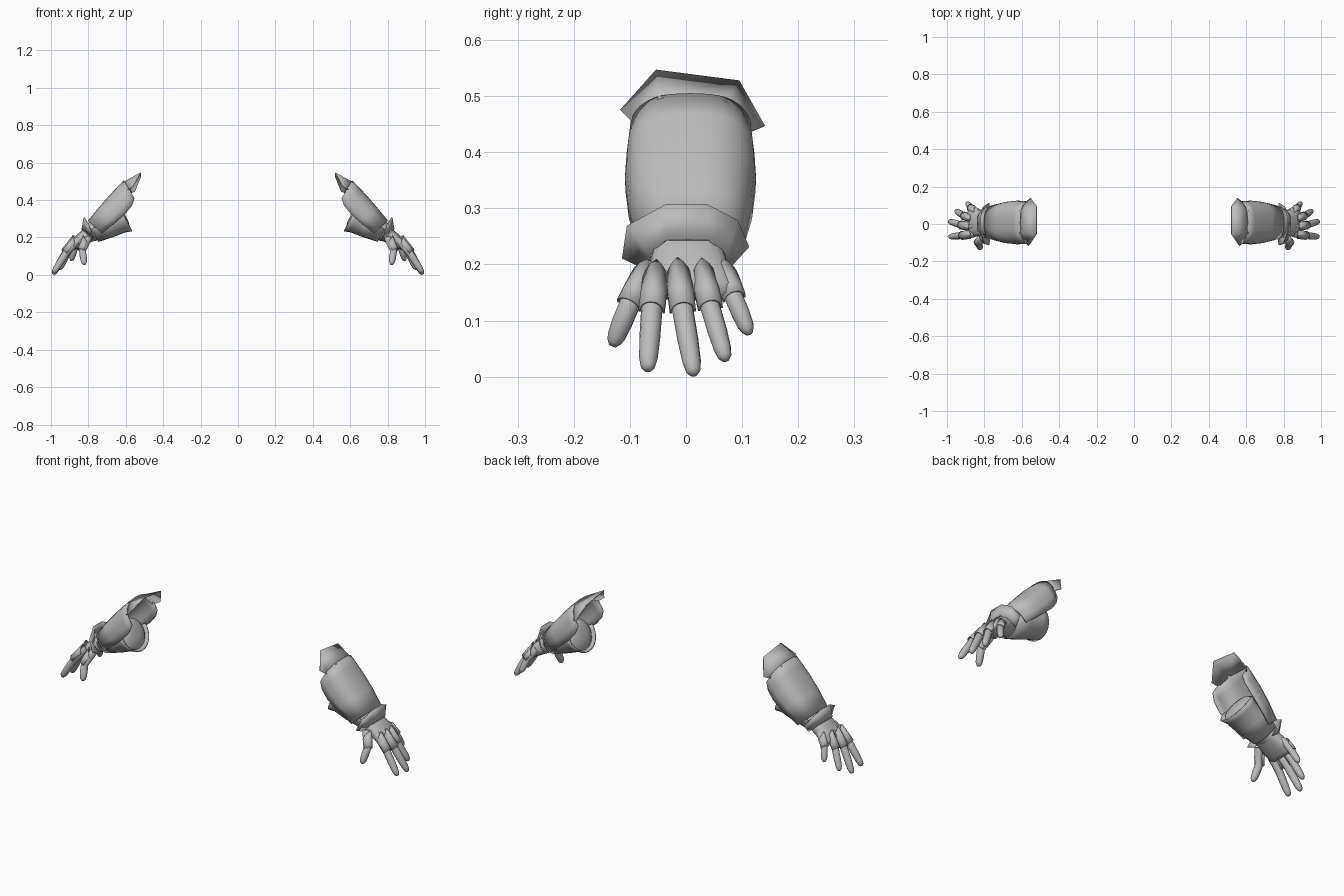
import bpy, bmesh, math
from mathutils import Vector as V

cube = bpy.data.objects.get("Cube")
if cube:
    bpy.data.objects.remove(cube, do_unlink=True)

steel = bpy.data.materials.new("grey_steel")
steel.use_nodes = True
steel.diffuse_color = (0.5, 0.5, 0.5, 1)
steel.node_tree.nodes["Principled BSDF"].inputs["Base Color"].default_value = (0.5, 0.5, 0.5, 1)

OUT = V((0.75, 0, 0.66))    # direction the back of the hand faces


def ring(c, d, w, h, a0=-180, a1=180, n=16, power=1.0, up=OUT):
    """Arc of points round a centre, across direction d (0 degrees is outward)."""
    c, d = V(c), V(d).normalized()
    side = up.cross(d).normalized()
    top = d.cross(side)
    full = a1 - a0 >= 360
    pts = []
    for i in range(n):
        a = math.radians(a0 + (a1 - a0) * i / (n if full else n - 1))
        s, k = math.sin(a), math.cos(a)
        pts.append(c + side * w * math.copysign(abs(s) ** power, s)
                   + top * h * math.copysign(abs(k) ** power, k))
    return pts


def loft(name, rows, closed=False, caps=False, thick=0.0, angle=40):
    """Skin rows of points, then mirror the part to the other arm."""
    bm = bmesh.new()
    grid = [[bm.verts.new(p) for p in row] for row in rows]
    n = len(grid[0])
    for r0, r1 in zip(grid, grid[1:]):
        for i in range(n if closed else n - 1):
            j = (i + 1) % n
            bm.faces.new((r0[i], r0[j], r1[j], r1[i]))
    if caps:
        bm.faces.new(grid[0])
        bm.faces.new(grid[-1])
    bmesh.ops.recalc_face_normals(bm, faces=bm.faces[:])
    mesh = bpy.data.meshes.new(name)
    bm.to_mesh(mesh)
    bm.free()
    mesh.materials.append(steel)
    ob = bpy.data.objects.new(name, mesh)
    bpy.context.collection.objects.link(ob)
    bpy.ops.object.select_all(action='DESELECT')
    ob.select_set(True)
    bpy.context.view_layer.objects.active = ob
    bpy.ops.object.shade_smooth_by_angle(angle=math.radians(angle))
    if thick:
        solid = ob.modifiers.new("thickness", 'SOLIDIFY')
        solid.thickness = thick
        solid.offset = 0
    ob.modifiers.new("other_arm", 'MIRROR')
    return ob


# Long outer forearm guard: (top x, top z, half width, depth, tilt)
rows = []
for x, z, w, h, tilt in ((0.608, 0.503, 0.106, 0.085, 30), (0.645, 0.467, 0.111, 0.098, 39),
                         (0.69, 0.418, 0.114, 0.1, 45), (0.74, 0.36, 0.108, 0.092, 48),
                         (0.80, 0.288, 0.09, 0.078, 48)):
    s, k = math.sin(math.radians(tilt)), math.cos(math.radians(tilt))
    up = V((s, 0, k))
    rows.append(ring(V((x, 0.008, z)) - up * h, (k, 0, -s), w, h, -100, 100, 17, 0.75, up))
loft("forearm_guard", rows, thick=0.006)

# Angular flared rim at the elbow end
loft("elbow_rim", [
    [(0.588, -0.097, 0.455), (0.612, -0.047, 0.495), (0.612, 0.07, 0.49), (0.582, 0.112, 0.435)],
    [(0.562, -0.116, 0.474), (0.52, -0.053, 0.545), (0.52, 0.094, 0.526), (0.552, 0.139, 0.446)]],
    thick=0.005, angle=25)

# Inner sleeve with a domed elbow end
sleeve = V((0.82, 0, -0.45))
rows = [ring((x, 0.005, z), sleeve, w, h, n=20) for x, z, w, h in (
    (0.602, 0.318, 0.03, 0.03), (0.608, 0.315, 0.068, 0.06), (0.622, 0.307, 0.088, 0.078),
    (0.69, 0.277, 0.084, 0.073), (0.755, 0.242, 0.072, 0.06), (0.80, 0.218, 0.062, 0.045))]
loft("inner_sleeve", rows, closed=True, caps=True)

# Lower cuff under the forearm, flared at its open end
rows = [ring((x, 0.005, z), sleeve, w, h, 80, 280, 13)
        for x, z, w, h in ((0.609, 0.313, 0.1, 0.09), (0.634, 0.303, 0.092, 0.08),
                           (0.70, 0.272, 0.088, 0.075), (0.778, 0.235, 0.072, 0.064))]
loft("lower_cuff", rows, thick=0.006)

# Flared wrist collar with an angular outline, running down to the back of the hand
loft("wrist_collar", [
    [(0.77, -0.066, 0.19), (0.805, -0.062, 0.218), (0.834, -0.035, 0.243),
     (0.834, 0.04, 0.243), (0.805, 0.07, 0.218), (0.77, 0.072, 0.19)],
    [(0.775, -0.113, 0.212), (0.80, -0.104, 0.27), (0.823, -0.035, 0.307),
     (0.823, 0.037, 0.307), (0.805, 0.091, 0.279), (0.775, 0.111, 0.232)]],
    thick=0.006, angle=50)

# Palm
hand = V((0.66, 0, -0.75))
rows = [ring((x, y, z), hand, w, h, n=16, power=0.8) for x, y, z, w, h in (
    (0.765, 0.003, 0.235, 0.065, 0.05), (0.80, 0.004, 0.212, 0.066, 0.043),
    (0.84, 0.006, 0.185, 0.074, 0.036), (0.872, 0.01, 0.158, 0.076, 0.026),
    (0.882, 0.012, 0.145, 0.066, 0.014))]
loft("palm", rows, closed=True, caps=True, angle=60)


def plate(name, a, b, w0, w1, point):
    """Curved armour plate on the back of one finger joint, pointed at its base."""
    d = (b - a).normalized()
    base, end = ring(a, d, w0, w0 * 1.15, -100, 100, 9), ring(b, d, w1, w1 * 1.1, -100, 100, 9)
    tip = [p + (OUT * 0.15 - d) * point * (1 - abs(i - 4) / 4) for i, p in enumerate(base)]
    loft(name, [tip, [p.lerp(q, 0.4) + OUT * 0.002 for p, q in zip(base, end)], end],
         thick=0.004)


# Fingers: knuckle, middle joint, tip and thickness
fingers = {
    "index_finger": ((0.862, -0.054, 0.178), (0.917, -0.061, 0.12), (0.982, -0.068, 0.018), 0.019),
    "middle_finger": ((0.868, -0.014, 0.182), (0.922, -0.006, 0.12), (0.984, 0.013, 0.01), 0.019),
    "ring_finger": ((0.862, 0.03, 0.182), (0.908, 0.043, 0.125), (0.95, 0.069, 0.036), 0.018),
    "little_finger": ((0.842, 0.07, 0.182), (0.872, 0.085, 0.142), (0.89, 0.11, 0.083), 0.017),
    "thumb": ((0.806, -0.072, 0.182), (0.832, -0.1, 0.13), (0.822, -0.128, 0.062), 0.019),
}
for name, (a, b, c, r) in fingers.items():
    a, b, c = V(a), V(b), V(c)
    d0, d1 = (b - a).normalized(), (c - b).normalized()
    stops = [(a - d0 * 0.02, d0, 0.9), (a, d0, 1.0), (b, d0 + d1, 1.0),
             (b.lerp(c, 0.5), d1, 0.98), (b.lerp(c, 0.85), d1, 0.87),
             (c, d1, 0.68), (c + d1 * 0.008, d1, 0.35)]
    loft(name, [ring(p, d, r * k, r * k, n=12) for p, d, k in stops],
         closed=True, caps=True, angle=60)
    plate(name + "_knuckle_plate", a + d0 * 0.02, b + d0 * 0.004, r * 1.15, r * 1.15, 0.034)
